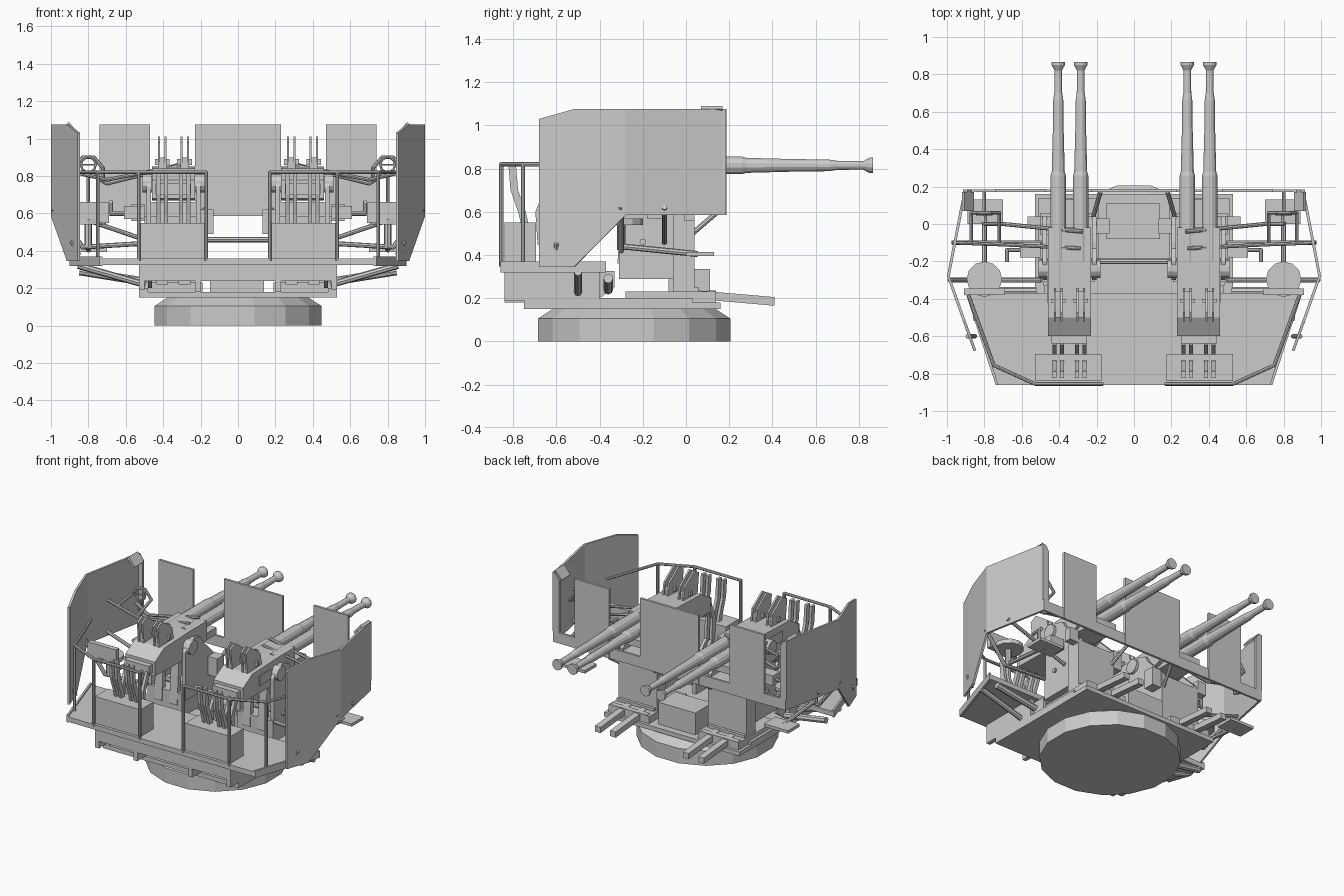
import bpy, bmesh, math
from mathutils import Vector, Matrix

if "Cube" in bpy.data.objects:
    bpy.data.objects.remove(bpy.data.objects["Cube"])


def finish(name, bm, mirror=True):
    bmesh.ops.recalc_face_normals(bm, faces=bm.faces)
    me = bpy.data.meshes.new(name)
    bm.to_mesh(me)
    bm.free()
    ob = bpy.data.objects.new(name, me)
    bpy.context.collection.objects.link(ob)
    if mirror:
        ob.modifiers.new("mirror", 'MIRROR').use_axis[0] = True
    return ob


def prism(name, axis, pts, a, b, mirror=True):
    """Extrude a 2D outline along x, y or z between a and b."""
    put = {'x': lambda p, q, t: (t, p, q), 'y': lambda p, q, t: (p, t, q),
           'z': lambda p, q, t: (p, q, t)}[axis]
    bm = bmesh.new()
    lo = [bm.verts.new(put(p, q, a)) for p, q in pts]
    hi = [bm.verts.new(put(p, q, b)) for p, q in pts]
    bm.faces.new(lo)
    bm.faces.new(hi)
    for i in range(len(pts)):
        j = (i + 1) % len(pts)
        bm.faces.new((lo[i], lo[j], hi[j], hi[i]))
    return finish(name, bm, mirror)


def box(name, x0, x1, y0, y1, z0, z1, mirror=True):
    return prism(name, 'z', [(x0, y0), (x1, y0), (x1, y1), (x0, y1)], z0, z1, mirror)


def rod(name, pts, r=0.01, n=8, mirror=True):
    """Round bar along a polyline."""
    bm = bmesh.new()
    for p, q in zip(pts, pts[1:]):
        p, q = Vector(p), Vector(q)
        d = q - p
        m = Matrix.Translation((p + q) / 2) @ d.to_track_quat('Z', 'Y').to_matrix().to_4x4()
        bmesh.ops.create_cone(bm, cap_ends=True, segments=n, radius1=r, radius2=r,
                              depth=d.length + r * .6, matrix=m)
    return finish(name, bm, mirror)


def lathe(name, prof, centre, axis='z', n=16, mirror=True):
    """Rings of (position along axis, radius)."""
    bm = bmesh.new()
    c, rings = Vector(centre), []
    for t, r in prof:
        ring = []
        for i in range(n):
            u, v = [r * f(2 * math.pi * (i + .5) / n) for f in (math.cos, math.sin)]
            off = {'z': (u, v, t), 'y': (u, t, v), 'x': (t, u, v)}[axis]
            ring.append(bm.verts.new(c + Vector(off)))
        rings.append(ring)
    for a, b in zip(rings, rings[1:]):
        for i in range(n):
            bm.faces.new((a[i], a[(i + 1) % n], b[(i + 1) % n], b[i]))
    bm.faces.new(rings[0])
    bm.faces.new(rings[-1])
    return finish(name, bm, mirror)


def strip(name, pts, w, x0, x1):
    """Bent flat chute: yz path thickened by w, extruded across x."""
    h = w / 2
    prism(name, 'x', [(y - h, z) for y, z in pts] + [(y + h, z) for y, z in reversed(pts)], x0, x1)


# Base ring and deck
lathe("base_ring", [(0, .455), (.105, .455), (.15, .385)], (0, -.24, 0), n=16, mirror=False)
box("deck_plate", -.53, .53, -.75, .16, .15, .18, False)
box("deck_edge_bar", .48, .53, -.75, .03, .18, .2)
box("front_box", -.15, .14, -.08, .11, .18, .335, False)

# Rear platform with its supports
prism("rear_platform", 'z', [(-.74, -.86), (.74, -.86), (.9, -.37), (-.9, -.37)], .325, .36, False)
prism("platform_lip", 'z', [(.74, -.86), (.9, -.37), (.885, -.37), (.725, -.86)], .32, .37)
box("platform_beam", .5, .53, -.84, -.4, .19, .325)
box("inner_beam", .2, .23, -.84, -.4, .18, .325)
box("rear_crossbeam", -.53, .53, -.84, -.82, .24, .325, False)
prism("platform_gusset", 'x', [(-.71, .26), (-.71, .325), (-.33, .325), (-.33, .25), (-.4, .2)], .46, .48)
rod("lower_brace", [(.5, -.5, .22), (.85, -.5, .32)], .018)
rod("outrigger", [(.53, -.36, .24), (.84, -.36, .29)], .022)

# Folded side shields
bm = bmesh.new()
cols = [(.91, .185, .585, 1.075), (.985, -.2, .585, 1.075), (1, -.28, .585, 1.075),
        (.915, -.52, .345, 1.075), (.858, -.68, .345, 1.03)]
vs = [(bm.verts.new((x, y, b)), bm.verts.new((x, y, t))) for x, y, b, t in cols]
for p, q in zip(vs, vs[1:]):
    bm.faces.new((p[0], p[1], q[1], q[0]))
me = bpy.data.meshes.new("side_shield")
bm.to_mesh(me)
bm.free()
shield = bpy.data.objects.new("side_shield", me)
bpy.context.collection.objects.link(shield)
s = shield.modifiers.new("thickness", 'SOLIDIFY')
s.thickness, s.offset = .015, (-1 if me.polygons[0].normal.x > 0 else 1)
shield.modifiers.new("mirror", 'MIRROR')
prism("shield_flange", 'y', [(.865, .66), (.915, .66), (.915, 1.075), (.89, 1.07), (.865, 1.03)], .17, .185)
prism("shield_top_tab", 'y', [(.855, 1.03), (.865, 1.02), (.92, 1.075), (.905, 1.09)], .07, .17)

# Front shield panels and lower strip
box("front_strip", -.91, .91, .17, .185, .585, .66, False)
box("centre_panel", -.23, .23, .17, .187, .585, 1.075, False)
box("outer_panel", .47, .74, .17, .187, .585, 1.075)
rod("panel_stay", [(.18, .17, .62), (.22, .03, .5)], .012)

# Shield braces
rod("shield_brace_mid", [(.5, -.3, .44), (.83, -.3, .42), (.985, -.3, .62)], .013)
rod("shield_brace_rear", [(.85, -.6, .38), (.89, -.6, .45)], .011)
rod("shield_brace_front", [(.5, -.1, .46), (.97, -.1, .62)], .012)
rod("cross_shaft", [(-.5, -.2, .46), (.5, -.2, .46)], .015, mirror=False)

# Gun carriage
box("pillar", .2, .5, -.06, .04, .18, .585)
box("carriage_body", .21, .49, -.31, .01, .29, .445)
box("carriage_foot", .19, .51, -.28, .14, .18, .23)
for x in (.2, .465):
    prism("cheek_plate", 'x', [(-.3, .4), (.04, .4), (.04, .6), (-.1, .74), (-.13, .79),
                               (-.2, .81), (-.27, .79), (-.3, .74)], x, x + .025)
lathe("trunnion", [(.18, .05), (.51, .05)], (0, -.24, .76), 'x', 12)
box("gear_box", .5, .57, -.01, .04, .56, .65)
box("inner_gear_box", .13, .2, -.05, .03, .49, .62)
box("gear_housing", .5, .61, -.18, -.1, .57, .64)
rod("crank_shaft", [(.6, -.14, .6), (.68, -.14, .6), (.68, -.14, .66), (.68, -.2, .66)], .011)

# Receivers, feed hoppers, barrels
prism("receiver", 'x', [(-.6, .68), (-.6, .78), (-.5, .84), (-.2, .85), (-.02, .85), (-.02, .72), (-.2, .67)], .23, .46)
box("receiver_window", .455, .465, -.42, -.22, .73, .8)
box("receiver_tail", .25, .44, -.64, -.6, .7, .76)
box("receiver_cradle", .26, .44, -.3, .13, .69, .74)
for x in (.285, .405):
    lathe("barrel", [(-.2, .042), (.26, .042), (.28, .036), (.5, .03), (.66, .028), (.7, .022),
                     (.82, .02), (.85, .037), (.865, .037)], (x, 0, .815), 'y', 12)
    for dx in (-.023, .011):
        prism("hopper", 'x', [(-.5, .8), (-.52, .98), (-.47, 1.01), (-.36, .93), (-.34, .82)],
              x + dx, x + dx + .012)
    box("feed_block", x - .02, x + .02, -.5, -.36, .82, .9)
    box("hopper_ear", x - .04, x + .04, -.42, -.4, .86, .89)

    # Feed clips standing in the ammunition box, case chutes below
    for dx in (-.03, .01):
        strip("feed_clip", [(-.735, .5), (-.76, .6), (-.795, .7), (-.805, .82)], .035, x + dx, x + dx + .02)
        strip("inner_clip", [(-.6, .38), (-.67, .45), (-.68, .6), (-.63, .72)], .035, x + dx, x + dx + .02)
    strip("case_chute", [(-.12, .43), (-.1, .68)], .035, x - .03, x + .03)
    strip("rear_chute", [(-.3, .36), (-.28, .66)], .035, x - .03, x + .03)
    strip("chute_end", [(-.44, .22), (-.44, .31)], .04, x - .032, x + .032)
    prism("ejection_rail", 'x', [(-.05, .205), (-.05, .245), (.41, .205), (.41, .165)], x - .022, x + .022)
box("rail_crossbar", .21, .5, .1, .14, .2, .235)
box("rail_crossbar_rear", .21, .5, .02, .06, .21, .25)

# Ammunition boxes
box("ammo_box", .175, .53, -.84, -.695, .36, .55)

# Handrail with posts
rail = [(.17, -.855), (.53, -.855), (.75, -.755), (.885, -.38)]
rod("handrail", [(x, y, .82) for x, y in rail], .01)
for x, y in rail[:3]:
    rod("rail_post", [(x, y, .35), (x, y, .82)], .01)

# Crew seats and footrests
prism("seat", 'z', [(.8 + .095 * math.cos(a * math.pi / 6), -.295 + .095 * math.sin(a * math.pi / 6))
                    for a in range(12)], .54, .57)
box("seat_back", .69, .91, -.38, -.345, .55, .66)
rod("seat_post", [(.8, -.3, .54), (.8, -.3, .43)], .02)
box("footrest", .7, .89, .0, .13, .395, .415)
rod("footrest_arm", [(.8, -.3, .44), (.8, .05, .405)], .014)

# Ring sights and their linkage
ring = [(.8 + .04 * math.cos(a * math.pi / 5), .05, .86 + .04 * math.sin(a * math.pi / 5)) for a in range(11)]
rod("sight_ring", ring, .006, 6)
rod("sight_cross", [(.76, .05, .86), (.84, .05, .86)], .005, 6)
rod("sight_stem", [(.8, .05, .82), (.8, .05, .66), (.8, .17, .62)], .01)
rod("sight_frame", [(.72, -.1, .78), (.72, .06, .84), (.77, .06, .9), (.83, .06, .9), (.87, .06, .84), (.87, -.1, .82)], .01)
rod("sight_link", [(.28, -.04, .87), (.5, -.02, .81), (.7, 0, .76), (.8, 0, .82)], .011)
rod("sight_rod", [(.29, -.13, .86), (.7, -.11, .78), (.96, -.1, .84)], .01)
